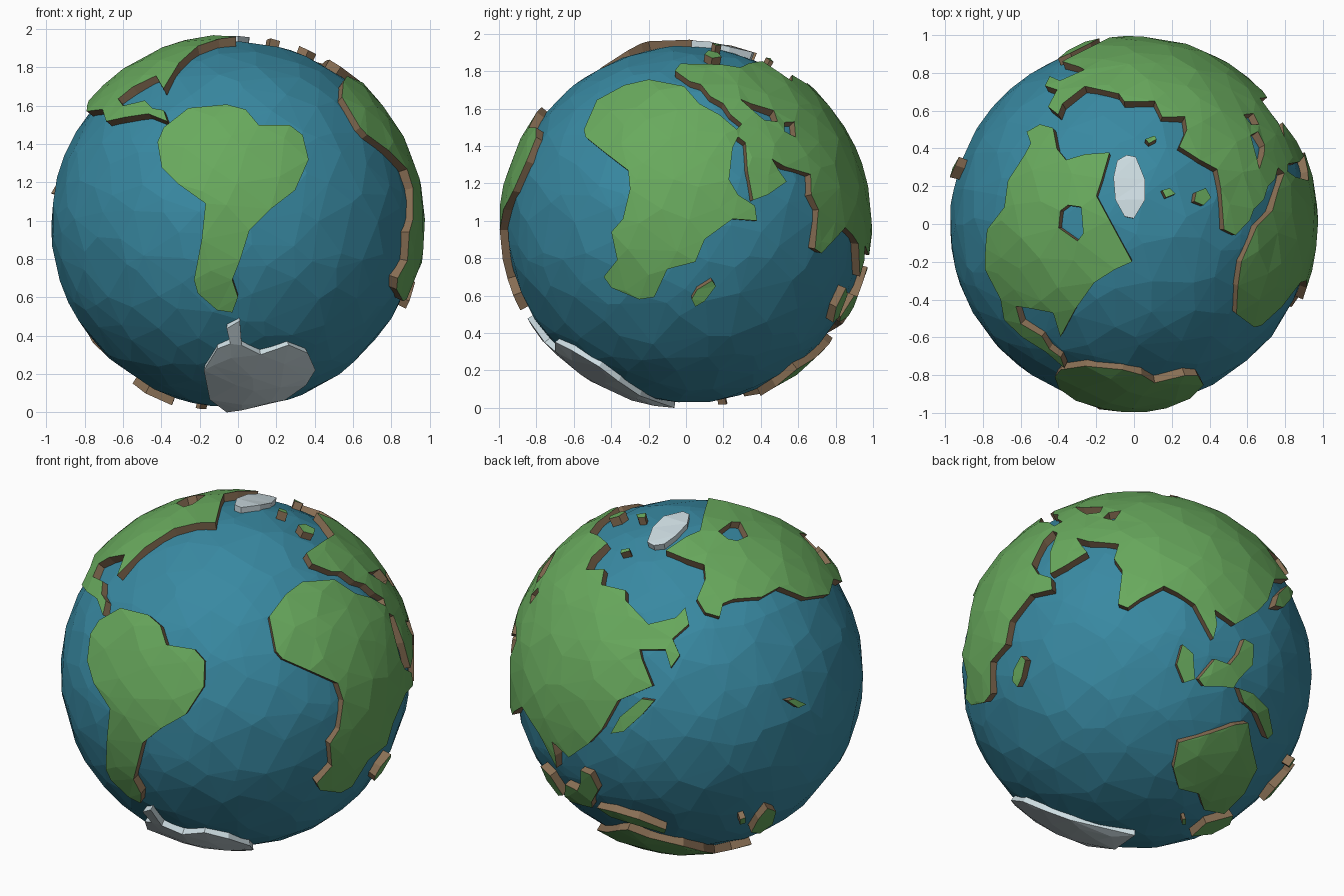
import bpy, bmesh, math, random
from mathutils import Vector
from mathutils.geometry import delaunay_2d_cdt

random.seed(4)
cube = bpy.data.objects.get("Cube")
if cube:
    bpy.data.objects.remove(cube)

CENTRE = Vector((-0.02, 0, 0.98))
OCEAN, LAND, ICE, BURIED = 0.957, 0.997, 0.985, 0.925


def material(name, colour):
    mat = bpy.data.materials.new(name)
    mat.use_nodes = True
    mat.diffuse_color = (*colour, 1)
    mat.node_tree.nodes["Principled BSDF"].inputs["Base Color"].default_value = (*colour, 1)
    return mat


water = material("ocean blue", (0.04, 0.25, 0.36))
grass = material("grass green", (0.14, 0.40, 0.11))
soil = material("soil brown", (0.25, 0.16, 0.09))
snow = material("ice white", (0.62, 0.73, 0.77))


class Chart:
    """A flat chart seen along one direction; lifts chart points onto the globe."""

    def __init__(self, azimuth, elevation, offset=(0, 0)):
        a, e = math.radians(azimuth), math.radians(elevation)
        flat = Vector((math.sin(a), -math.cos(a), 0))
        self.right = Vector((math.cos(a), math.sin(a), 0))
        self.toward = flat * math.cos(e) + Vector((0, 0, math.sin(e)))
        self.up = self.toward.cross(self.right)
        self.offset = offset

    def lift(self, points):
        lifted = []
        for u, v in points:
            u, v = u / 100 - self.offset[0], v / 100 - self.offset[1]
            depth = math.sqrt(max(0, 1 - u * u - v * v))
            lifted.append((self.right * u + self.up * v + self.toward * depth).normalized())
        return lifted


front = Chart(0, 0, (CENTRE.x, CENTRE.z)).lift
side = Chart(90, 0, (0, CENTRE.z)).lift
top = Chart(0, 90, (CENTRE.x, 0)).lift
back = Chart(215, 25).lift
below = Chart(140, -30).lift


def scattered(count, jitter):
    """Irregular, evenly spread directions over the globe."""
    golden = math.pi * (3 - math.sqrt(5))
    for i in range(count):
        z = 1 - (2 * i + 1) / count
        ring = math.sqrt(1 - z * z)
        p = Vector((ring * math.cos(i * golden), ring * math.sin(i * golden), z))
        yield (p + Vector([random.uniform(-jitter, jitter) for _ in range(3)])).normalized()


def finish(name, bm, mats):
    bmesh.ops.recalc_face_normals(bm, faces=bm.faces[:])
    mesh = bpy.data.meshes.new(name)
    bm.to_mesh(mesh)
    bm.free()
    for mat in mats:
        mesh.materials.append(mat)
    obj = bpy.data.objects.new(name, mesh)
    obj.location = CENTRE
    bpy.context.collection.objects.link(obj)
    return obj


def inside(p, loops):
    odd = False
    for loop in loops:
        for a, b in zip(loop, loop[1:] + loop[:1]):
            if (a.y > p.y) != (b.y > p.y) and p.x < a.x + (p.y - a.y) / (b.y - a.y) * (b.x - a.x):
                odd = not odd
    return odd


def raised_plate(name, outline, holes=(), radius=LAND, mats=(grass, soil)):
    """Curved slab over the globe, bounded by the outline, with cliff walls."""
    mid = sum(outline, Vector()).normalized()
    east = mid.orthogonal().normalized()
    north = mid.cross(east)

    def flatten(p):
        d = Vector((p.dot(east), p.dot(north)))
        return d.normalized() * mid.angle(p) if d.length > 1e-6 else d

    def unflatten(q):
        r = q.length
        return mid * math.cos(r) + (east * q.x + north * q.y) * (math.sin(r) / max(r, 1e-6))

    loops = [[flatten(p) for p in loop] for loop in (outline, *holes)]
    coords, edges = [], []
    for loop in loops:
        start, n = len(coords), len(loop)
        coords += loop
        edges += [(start + i, start + (i + 1) % n) for i in range(n)]
    rim = list(coords)
    for p in scattered(480, 0.05):
        q = flatten(p)
        if inside(q, loops) and min((q - r).length for r in rim) > 0.06:
            coords.append(q)
    flat, _, tris, *_ = delaunay_2d_cdt(coords, edges, [], 0, 1e-5)
    tris = [t for t in tris if inside(sum((flat[i] for i in t), Vector((0, 0))) / len(t), loops)]

    bm = bmesh.new()
    dirs = [unflatten(q) for q in flat]
    upper = [bm.verts.new(p * (radius + random.uniform(-0.004, 0.004))) for p in dirs]
    lower = [bm.verts.new(p * BURIED) for p in dirs]
    used = {}
    for t in tris:
        bm.faces.new([upper[i] for i in t])
        bm.faces.new([lower[i] for i in reversed(t)]).material_index = 1
        for i, j in zip(t, t[1:] + t[:1]):
            used.setdefault(frozenset((i, j)), []).append((i, j))
    for sides in used.values():
        if len(sides) == 1:
            i, j = sides[0]
            bm.faces.new((upper[j], upper[i], lower[i], lower[j])).material_index = 1
    bmesh.ops.delete(bm, geom=[v for v in bm.verts if not v.link_faces], context="VERTS")
    return finish(name, bm, mats)


# Ocean: faceted ball
bm = bmesh.new()
for p in scattered(420, 0.07):
    bm.verts.new(p * OCEAN)
bmesh.ops.convex_hull(bm, input=bm.verts[:])
finish("ocean", bm, [water])

# Southern front continent
raised_plate("south_west_continent", front([
    (-42, 141), (-39, 149), (-26, 159), (-6, 161), (4, 158), (11, 150), (27, 150), (34, 145),
    (37, 132), (30, 116), (17, 106), (6, 95), (1, 79), (-3, 69), (0, 60), (-3, 52), (-11, 53),
    (-21, 62), (-23, 69), (-19, 90), (-17, 109), (-31, 119), (-40, 128)]))

# Northern continent with its gulf, land bridge and inland bay
arctic_coast = top([
    (-58, 37), (-55, 43), (-57, 49), (-50, 53), (-43, 51), (-41, 40), (-36, 34), (-26, 37),
    (-13, 38), (-17, 24), (-20, 15), (-13, 2), (-1, -20), (-10, -24), (-21, -31), (-31, -45)])
gulf_coast = front([
    (-39, 169), (-43, 176), (-55, 170), (-63, 164), (-60, 160), (-49, 163), (-45, 159),
    (-39, 158), (-37, 152), (-47, 156), (-59, 154), (-69, 152)])
west_coast = top([(-71, -40), (-79, -24), (-79, -13), (-78, -3), (-69, 9), (-67, 23)])
inland_bay = top([(-39, 7), (-35, 10), (-28, 9), (-27, -5), (-30, -9), (-40, -2)])
raised_plate("north_west_continent", arctic_coast + gulf_coast + west_coast, [inland_bay])

# Great eastern continent, one coast after another
africa_coast = side([
    (27, 149), (18, 157), (7, 163), (-1, 172), (-20, 176), (-33, 173), (-48, 165), (-55, 149),
    (-54, 145), (-44, 137), (-31, 127), (-30, 117), (-34, 101), (-40, 94), (-37, 79), (-44, 70),
    (-40, 64), (-25, 58), (-17, 59), (-10, 74), (5, 78), (10, 90), (25, 101), (38, 100),
    (37, 108), (28, 114), (23, 122), (25, 139), (28, 145)])
gulf_peninsulas = side([
    (32, 142), (33, 127), (36, 111), (44, 114), (54, 121), (50, 127), (46, 133), (53, 129),
    (67, 125), (67, 114), (71, 106), (69, 85)])
south_coast = below([
    (-5, 36), (2, 41), (15, 48), (23, 44), (32, 38), (42, 19), (44, 27), (43, 35), (54, 27),
    (66, 34)])
east_coast = back([
    (-48, -31), (-39, -15), (-20, -7), (-26, 8), (-27, 13), (-13, 13), (-10, 3), (-5, 10),
    (-9, 19), (0, 27), (-2, 36)])
north_coast = top([
    (-38, 64), (-26, 73), (-8, 69), (-5, 65), (11, 65), (15, 57), (27, 57), (28, 50), (24, 41),
    (35, 34), (44, 29), (46, 19), (48, -3), (54, -6)])
inner_sea_coast = side([(2, 175), (8, 173), (13, 167), (20, 163), (24, 157), (30, 152)])
inland_seas = [
    side([(29, 165), (35, 163), (47, 159), (49, 153), (42, 154), (37, 158)]),
    side([(53, 153), (58, 153), (59, 145), (53, 148)])]
raised_plate("eastern_continent", africa_coast + gulf_peninsulas + south_coast + east_coast
             + north_coast + inner_sea_coast, inland_seas)

# Southern back continent
raised_plate("south_east_continent", below([
    (20, -52), (23, -38), (40, -33), (54, -28), (61, -27), (63, -38), (66, -52), (59, -66),
    (48, -77), (37, -75), (34, -66), (23, -63)]))

# Islands
islands = {
    "slanted_island": below([(25, 16), (31, 11), (32, -3), (26, -5), (22, 5)]),
    "branched_island": below([
        (34, -3), (43, 8), (51, 5), (56, 11), (59, 19), (64, 16), (64, 5), (56, -3), (53, -8),
        (46, -7), (37, -7)]),
    "long_island": below([
        (56, -8), (64, -11), (72, -19), (75, -33), (72, -36), (66, -22), (59, -16)]),
    "southern_island": below([(30, -89), (38, -82), (53, -78), (51, -83), (41, -88)]),
    "southern_islet": below([(25, -80), (27, -80), (27, -83), (25, -83)]),
    "far_south_island": back([(34, -87), (38, -80), (43, -74), (48, -76), (46, -83), (39, -88)]),
    "far_south_islet": back([(28, -80), (31, -79), (31, -82), (28, -83)]),
    "arc_island": back([(-43, -33), (-38, -24), (-26, -14), (-19, -15), (-26, -23), (-36, -32)]),
    "ocean_islet": back([(54, -15), (58, -14), (64, -17), (60, -19)]),
    "south_side_island": side([(3, 58), (6, 63), (14, 68), (16, 65), (10, 57), (5, 54)]),
    "north_sea_island": top([(33, 17), (38, 19), (41, 14), (37, 10), (32, 12)]),
    "north_islet": top([(15, 18), (19, 19), (22, 16), (17, 14)]),
    "polar_islet": top([(6, 45), (11, 47), (12, 45), (8, 43)]),
}
for name, outline in islands.items():
    raised_plate(name, outline)

# Ice caps
raised_plate("north_ice", top([
    (-9, 34), (-4, 37), (1, 36), (6, 24), (6, 13), (0, 3), (-5, 4), (-10, 13), (-11, 25)]),
    radius=ICE, mats=(snow, snow))
south_ice = front([
    (-18, 21), (-11, 32), (-4, 35), (-6, 43), (1, 47), (2, 34), (12, 29), (27, 34), (37, 30),
    (41, 21), (36, 13), (25, 5)]) + below([(-1, -90)]) + front([(-15, 5)])
raised_plate("south_ice", south_ice, radius=ICE, mats=(snow, snow))
